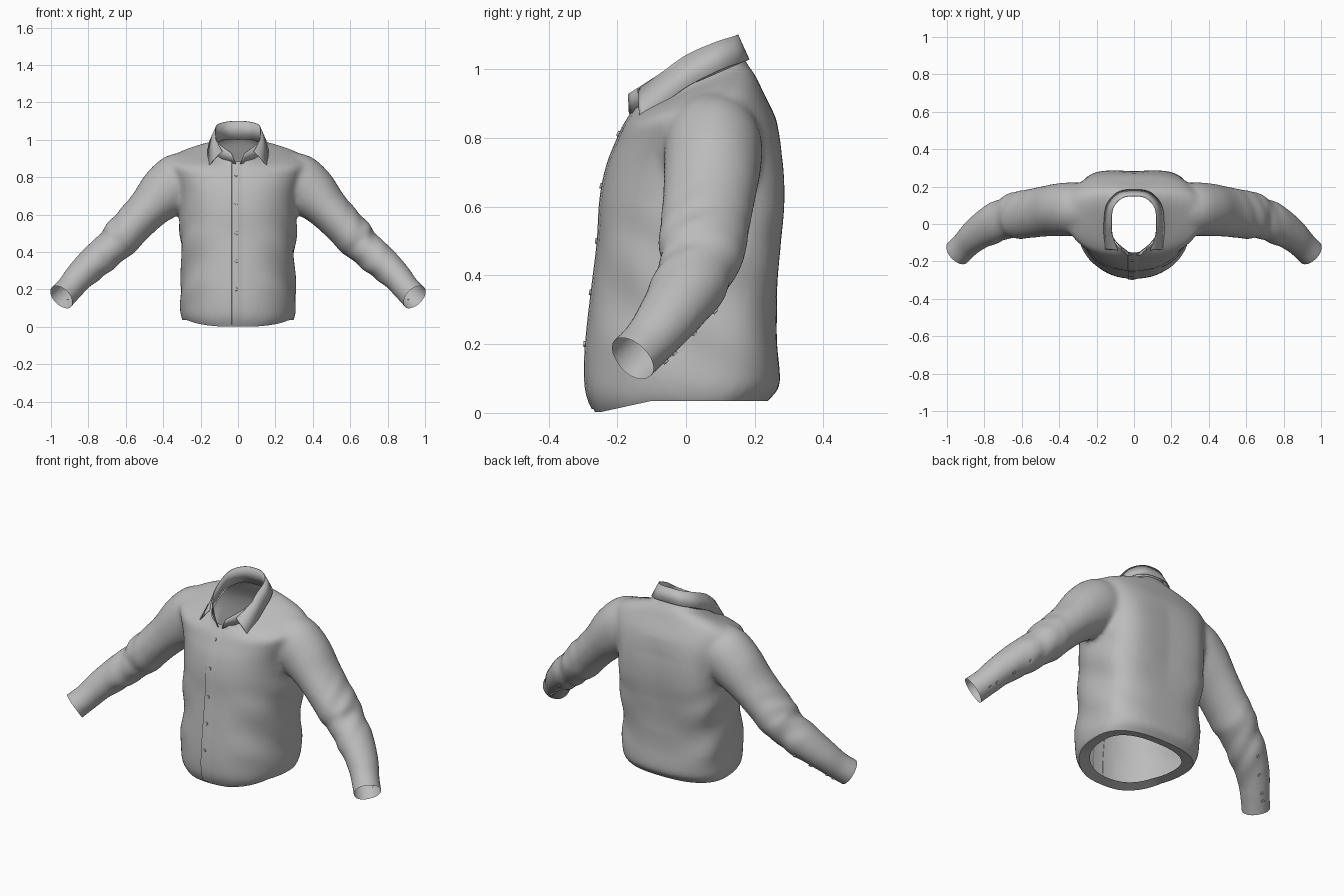
import bpy, bmesh, math
from mathutils import Vector
from mathutils.bvhtree import BVHTree

if "Cube" in bpy.data.objects:
    bpy.data.objects.remove(bpy.data.objects["Cube"])

cloth = bpy.data.materials.new("grey_cloth")
cloth.use_nodes = True
GREY = (0.5, 0.5, 0.5, 1)
cloth.diffuse_color = GREY
cloth.node_tree.nodes["Principled BSDF"].inputs["Base Color"].default_value = GREY


def spline(rows, n):
    """Smooth curve through rows of numbers, n steps per span."""
    out = []
    for i in range(len(rows) - 1):
        a, b, c, d = (rows[max(0, min(len(rows) - 1, i + k))] for k in (-1, 0, 1, 2))
        for s in range(n):
            t = s / n
            out.append([0.5 * (2 * q + (r - p) * t + (2 * p - 5 * q + 4 * r - u) * t * t
                               + (3 * q - p - 3 * r + u) * t ** 3)
                        for p, q, r, u in zip(a, b, c, d)])
    return out + [list(rows[-1])]


def loft(bm, rings, closed=True):
    """Skin a list of equally long point rows; closed rows also get caps."""
    vs = [[bm.verts.new(p) for p in ring] for ring in rings]
    n = len(vs[0])
    for a, b in zip(vs, vs[1:]):
        for i in range(n if closed else n - 1):
            j = (i + 1) % n
            bm.faces.new((a[i], a[j], b[j], b[i]))
    if closed:
        bm.faces.new(vs[0])
        bm.faces.new(vs[-1])


def finish(bm, name, angle=50, thickness=0):
    bmesh.ops.recalc_face_normals(bm, faces=bm.faces)
    me = bpy.data.meshes.new(name)
    bm.to_mesh(me)
    me.materials.append(cloth)
    for p in me.polygons:
        p.use_smooth = True
    me.set_sharp_from_angle(angle=math.radians(angle))
    ob = bpy.data.objects.new(name, me)
    bpy.context.collection.objects.link(ob)
    if thickness:
        mod = ob.modifiers.new("Thickness", "SOLIDIFY")
        mod.thickness = thickness
        mod.offset = 0
    return ob


def ramp(v, lo, hi):
    return max(0, min(1, (v - lo) / (hi - lo)))


# Torso rings: front z, back z, half width, front y, back y, back roundness
TORSO = [(0, 0, .27, -.235, .205, .8), (.035, .035, .298, -.265, .238, .8),
         (.075, .075, .308, -.288, .272, .75), (.13, .13, .31, -.293, .272, .7),
         (.22, .22, .308, -.288, .264, .65), (.36, .36, .30, -.272, .268, .6),
         (.50, .50, .312, -.255, .284, .57), (.62, .62, .31, -.248, .294, .57),
         (.72, .74, .32, -.228, .288, .6), (.79, .85, .35, -.2, .264, .65),
         (.83, .935, .365, -.183, .224, .75), (.855, .985, .28, -.168, .2, .85),
         (.88, 1.025, .135, -.153, .172, .9), (.95, 1.09, .118, -.14, .15, .9)]
# Sleeve path: x, y, z, radius, depth radius
SLEEVE = [(.20, .08, .85, .10, .10), (.30, .08, .79, .148, .14), (.39, .077, .72, .143, .142),
          (.48, .067, .63, .115, .135), (.575, .053, .53, .106, .13), (.635, .045, .465, .107, .128),
          (.668, .037, .43, .094, .112), (.75, .003, .36, .093, .108), (.845, -.057, .272, .08, .09),
          (.90, -.11, .205, .073, .078), (.945, -.155, .16, .073, .076), (.98, -.19, .125, .073, .076)]


def torso_ring(zf, zb, hw, yf, yb, back, n=64):
    mid, ring = 0.05, []
    for i in range(n):
        a = 2 * math.pi * i / n
        c, s = math.cos(a), math.sin(a)
        e = back if s > 0 else 0.9
        x = math.copysign(abs(c) ** e, c) * hw
        y = mid + (yb - mid if s > 0 else yf - mid) * abs(s) ** e
        ring.append((x, y, zf + (zb - zf) * (y - yf) / (yb - yf)))
    return ring


def sleeve_rings(side, n=32):
    path = spline(SLEEVE, 4)
    rings = []
    for i, (x, y, z, r, depth) in enumerate(path):
        a, b = path[max(i - 1, 0)], path[min(i + 1, len(path) - 1)]
        t = (Vector(b[:3]) - Vector(a[:3])).normalized()
        u = t.cross(Vector((0, 1, 0))).normalized()
        v = t.cross(u)
        ring = []
        for k in range(n):
            w = 2 * math.pi * k / n
            p = Vector((x, y, z)) + r * math.cos(w) * u + depth * math.sin(w) * v
            ring.append((p.x * side, p.y, p.z))
        rings.append(ring)
    return rings


# Body: torso and sleeves fused into one smooth skin
bm = bmesh.new()
loft(bm, [torso_ring(*r) for r in spline(TORSO, 4)])
for side in (1, -1):
    loft(bm, sleeve_rings(side))
raw = finish(bm, "shirt_base")
bm.free()
fuse = raw.modifiers.new("Fuse", "REMESH")
fuse.mode = "VOXEL"
fuse.voxel_size = 0.014
relax = raw.modifiers.new("Relax", "SMOOTH")
relax.factor = 0.5
relax.iterations = 10
fused = bpy.data.meshes.new_from_object(raw.evaluated_get(bpy.context.evaluated_depsgraph_get()))
bpy.data.objects.remove(raw)
bm = bmesh.new()
bm.from_mesh(fused)
bpy.data.meshes.remove(fused)


def trim(point, normal, keep):
    """Cut an opening: remove what lies beyond a plane, in one region."""
    faces = [f for f in bm.faces if keep(f.calc_center_median())]
    geom = set(faces)
    for f in faces:
        geom.update(f.verts)
        geom.update(f.edges)
    bmesh.ops.bisect_plane(bm, geom=list(geom), plane_co=point, plane_no=normal, clear_outer=True)


trim((0, -.15, .885), (0, -.138, .32), lambda c: c.z > .8 and abs(c.x) < .25)
trim((0, 0, .035), (0, 0, -1), lambda c: c.z < .12 and abs(c.x) < .5)
for side in (1, -1):
    trim((.945 * side, -.155, .16), (.58 * side, -.58, -.58), lambda c: c.x * side > .8)

# Hem turned inward under the waist
rim = [e for e in bm.edges if e.is_boundary and e.verts[0].co.z < .1 and abs(e.verts[0].co.x) < .5]
ext = bmesh.ops.extrude_edge_only(bm, edges=rim)["geom"]
for v in [g for g in ext if isinstance(g, bmesh.types.BMVert)]:
    v.co.x *= 0.8
    v.co.y *= 0.8
    v.co.z += 0.006

# Soft folds at the waist sides and elbows, hollow spine, dipped front hem
bm.normal_update()
moves = []
for v in bm.verts:
    x, y, z = abs(v.co.x), v.co.y, v.co.z
    if x < 0.36 and z < 0.62:
        w = ramp(x, .1, .25) * ramp(z, .06, .2) * ramp(-z, -.62, -.5)
        d = 0.005 * w * math.sin(24 * z + 17 * y + 2 * v.co.x)
    else:
        d = 0.003 * max(0, 1 - abs(x - .70) / .15) * math.sin(55 * (x - z * .6) + 25 * y)
    move = v.normal * d
    move.z -= .033 * ramp(-y, .1, .25) * ramp(-z, -.16, -.035)
    if y > .2:
        move.y -= .012 * ramp(-x, -.2, 0) * ramp(z, .3, .5) * ramp(-z, -.85, -.75)
    moves.append((v, move))
for v, move in moves:
    v.co += move
finish(bm, "shirt_body")
bm.normal_update()
skin = BVHTree.FromBMesh(bm)
bm.free()


def front_point(x, z):
    return skin.ray_cast(Vector((x, -1, z)), Vector((0, 1, 0)))[:2]


# Front placket: a lapped edge on one side that sinks into the cloth on the other
LAP = ((-.035, .002), (-.033, -.006), (-.01, -.005), (.012, -.003), (.035, .003))
strip = []
for i in range(44):
    z = 0.012 + i * 0.02
    hits = [front_point(x, z)[0] for x, _ in LAP]
    if all(hits):
        strip.append([h + Vector((0, lift, 0)) for h, (_, lift) in zip(hits, LAP)])
bm = bmesh.new()
loft(bm, strip, closed=False)
finish(bm, "front_placket")
bm.free()

# Buttons on the front and along the sleeve openings
spots = [front_point(-.01, z) for z in (.2, .35, .5, .66, .81)]
for side in (1, -1):
    for x, y, z in ((.91, -.06, .15), (.885, -.035, .175), (.82, .03, .225), (.76, .085, .295)):
        spots.append(skin.find_nearest(Vector((x * side, y, z)))[:2])
bm = bmesh.new()
for i, (p, nrm) in enumerate(spots):
    lift = 0.006 if i < 5 else 0.002
    rot = nrm.to_track_quat("Z", "Y").to_matrix().to_4x4()
    rot.translation = p + nrm * lift
    bmesh.ops.create_cone(bm, cap_ends=True, segments=14, radius1=.009, radius2=.008,
                          depth=.007, matrix=rot)
finish(bm, "buttons", angle=40)
bm.free()


def both_sides(half):
    """Mirror a back-to-front line into one full smooth line."""
    full = [(-x, y, z) for x, y, z in reversed(half[1:])] + half
    return spline(full, 6)


# Collar: standing band inside, folded leaf outside
FOLD = [(0, .15, 1.10), (.065, .138, 1.095), (.112, .085, 1.078), (.12, 0, 1.04),
        (.113, -.07, .99), (.085, -.14, .94)]
LEAF = [(0, .183, 1.027), (.085, .17, 1.022), (.145, .105, 1.0), (.16, .01, .953),
        (.161, -.06, .905), (.16, -.135, .857)]
BAND = [(0, .162, 1.0), (.07, .148, 1.0), (.118, .085, .98), (.125, 0, .94),
        (.11, -.08, .9), (.012, -.165, .87)]
for name, top, low in (("collar_leaf", FOLD, LEAF),
                       ("collar_band", FOLD[:-1] + [(.035, -.168, .928)], BAND)):
    bm = bmesh.new()
    loft(bm, [both_sides(top), both_sides(low)], closed=False)
    finish(bm, name, thickness=0.004)
    bm.free()
